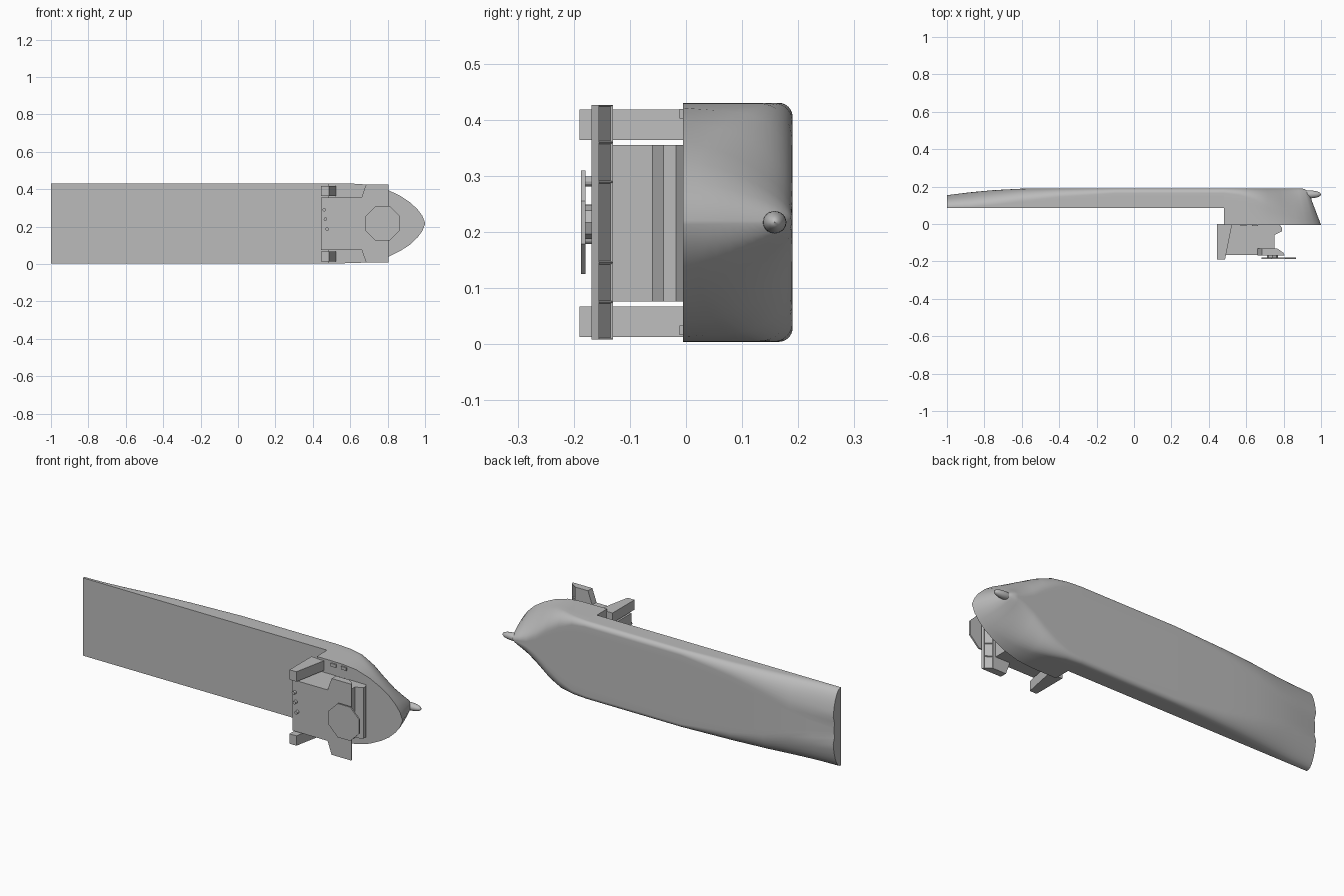
import bpy, bmesh, math
from mathutils import Vector

if "Cube" in bpy.data.objects:
    bpy.data.objects.remove(bpy.data.objects["Cube"], do_unlink=True)

grey = bpy.data.materials.new("plain grey")
grey.use_nodes = True
grey.diffuse_color = (0.5, 0.5, 0.5, 1)
grey.node_tree.nodes["Principled BSDF"].inputs["Base Color"].default_value = (0.5, 0.5, 0.5, 1)

MID = 0.217  # centreline height of the ship lying on its side


def finish(name, bm, smooth=False):
    bmesh.ops.recalc_face_normals(bm, faces=bm.faces)
    mesh = bpy.data.meshes.new(name)
    bm.to_mesh(mesh)
    bm.free()
    mesh.materials.append(grey)
    ob = bpy.data.objects.new(name, mesh)
    bpy.context.collection.objects.link(ob)
    if smooth:
        bpy.ops.object.select_all(action='DESELECT')
        ob.select_set(True)
        bpy.context.view_layer.objects.active = ob
        bpy.ops.object.shade_smooth_by_angle(angle=math.radians(35))
    return ob


def loft(bm, rings, cap=True):
    """Skin closed rings of equal length and cap both ends."""
    rows = [[bm.verts.new(p) for p in ring] for ring in rings]
    for a, b in zip(rows, rows[1:]):
        for i in range(len(a)):
            j = (i + 1) % len(a)
            bm.faces.new((a[i], a[j], b[j], b[i]))
    if cap:
        bm.faces.new(rows[0])
        bm.faces.new(rows[-1])


def prism(name, profile, z0, z1):
    """Extrude an (x, y) profile across the ship."""
    bm = bmesh.new()
    loft(bm, [[(x, y, z) for x, y in profile] for z in (z0, z1)])
    return finish(name, bm)


def disc(name, x, z, radius, y0, y1, sides, turn=0.0):
    """Upright cylinder standing on the deck, which faces -y."""
    bm = bmesh.new()
    angles = [turn + math.tau * i / sides for i in range(sides)]
    loft(bm, [[(x + radius * math.cos(a), y, z + radius * math.sin(a)) for a in angles]
              for y in (y0, y1)])
    return finish(name, bm)


# Hull: x, half beam, deck y, keel y, bilge width, bilge height
stations = [
    (-1.0, .213, .085, .157, .20, .065), (-.88, .213, .085, .170, .18, .075),
    (-.75, .213, .085, .181, .15, .075), (-.6, .213, .085, .189, .10, .065),
    (-.4, .213, .085, .19, .06, .045), (-.1, .213, .085, .19, .025, .025),
    (.48, .213, .085, .19, .025, .025), (.481, .213, -.005, .19, .025, .025),
    (.56, .213, -.005, .19, .035, .035), (.64, .212, -.005, .19, .07, .06),
    (.72, .204, -.005, .19, .10, .10), (.80, .180, -.005, .19, .12, .13),
    (.87, .146, -.005, .19, .12, .15), (.92, .113, -.005, .19, .10, .16),
    (.96, .075, -.005, .188, .07, .16), (.985, .042, -.005, .175, .04, .14),
    (1.0, .004, -.005, .145, .003, .10)]


def hull_ring(x, beam, deck, keel, bw, bh):
    bow = max(0.0, (x - .68) / .32)
    half = [(beam, deck + (keel - bh - deck) * k / 5) for k in range(5)]
    for k in range(11):
        t = math.pi / 2 * k / 10
        half.append((beam - bw + bw * math.cos(t), keel - bh + bh * math.sin(t)))
    half += [((beam - bw) * k / 5, keel) for k in (4, 3, 2, 1)]
    side = []
    for w, y in half:
        depth = (y - deck) / (keel - deck)
        w *= 1 - .4 * min(1, bow * 1.5) * depth          # flare
        if x < -.8 and w < .05:                          # stern tunnel
            y -= .012 * (-x - .8) / .2
        side.append((x - .057 * bow * depth, y, w))
    ring = [(px, y, MID + w) for px, y, w in side]
    return ring + [(px, y, MID - w) for px, y, w in reversed(side)]


bm = bmesh.new()
loft(bm, [hull_ring(*s) for s in stations])
finish("hull", bm, smooth=True)

# Bulbous bow
bm = bmesh.new()
bmesh.ops.create_uvsphere(bm, u_segments=20, v_segments=12, radius=1)
for v in bm.verts:
    v.co = Vector((.94 + .06 * v.co.x, .158 + .021 * v.co.y, MID + .02 * v.co.z))
finish("bulbous_bow", bm, smooth=True)

# Accommodation block with a stepped front
prism("accommodation_block",
      [(.445, 0), (.445, -.165), (.75, -.165), (.75, -.06), (.79, -.04), (.79, -.018),
       (.775, 0)], .076, .355)

# Tapered exhaust casings at both sides
for side, z0 in (("left", .364), ("right", .013)):
    prism(side + "_casing", [(.445, 0), (.445, -.19), (.487, -.19), (.525, 0)], z0, z0 + .054)

# Bridge with side wings, raked front and recessed window panes
pane_z = [.008, .075, .145, .289, .359, .426]


def bridge_ring(y, front):
    aft = [(.685, .426), (.66, .355), (.66, .079), (.685, .008)]
    return [(front, y, z) for z in pane_z] + [(x, y, z) for x, z in aft]


bm = bmesh.new()
loft(bm, [bridge_ring(-.168, .805), bridge_ring(-.155, .80), bridge_ring(-.13, .765)])
bm.normal_update()
bmesh.ops.recalc_face_normals(bm, faces=bm.faces)
panes = [f for f in bm.faces if f.normal.x > .5 and f.calc_center_median().y > -.155]
bmesh.ops.inset_individual(bm, faces=panes, thickness=.004, depth=-.004)
finish("bridge", bm)

# Helicopter deck on a short post
disc("helicopter_deck", .773, MID, .1, -.187, -.179, 8, math.pi / 8)
disc("helicopter_deck_post", .74, MID, .03, -.18, -.16, 8)

# Exhaust pipes
for i, (x, z) in enumerate([(.461, .29), (.467, .24), (.477, .187)]):
    disc(f"exhaust_pipe_{i + 1}", x, z, .009, -.181, -.16, 12)

# Deck lockers along both edges of the raised deck
for z in (.402, .016):
    for x in (.57, .632):
        prism("deck_locker", [(x, .01), (x, -.012), (x + .032, -.012), (x + .032, .01)],
              z, z + .017)
